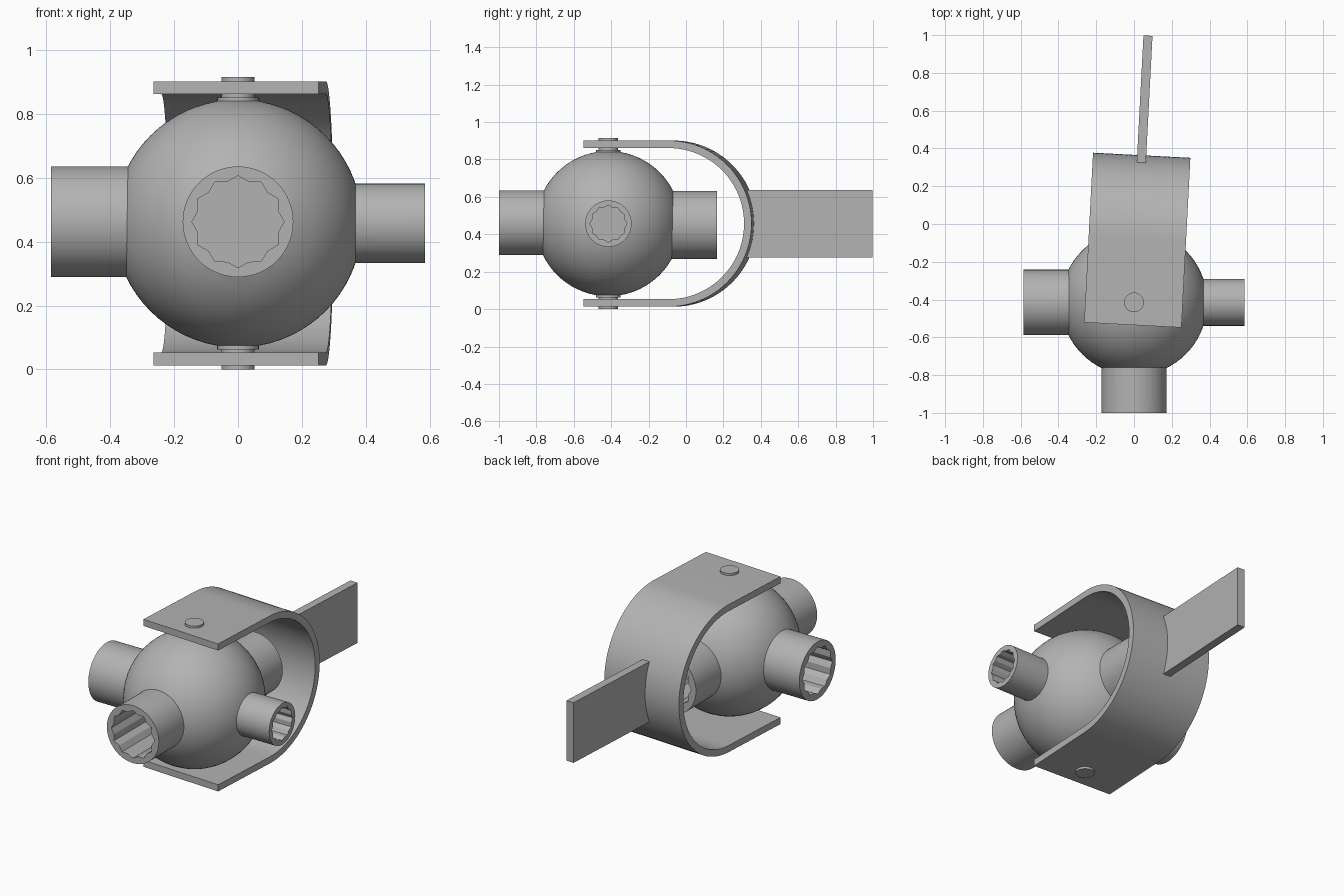
import bpy, bmesh, math
from mathutils import Matrix, Vector

cube = bpy.data.objects.get("Cube")
if cube:
    bpy.data.objects.remove(cube, do_unlink=True)

PIVOT = Vector((0, -0.415, 0.457))
TILT = Matrix.Translation(PIVOT) @ Matrix.Rotation(math.radians(-3), 4, 'Z')

steel = bpy.data.materials.new("grey steel")
steel.use_nodes = True
GREY = (0.45, 0.45, 0.45, 1)
steel.diffuse_color = GREY
steel.node_tree.nodes["Principled BSDF"].inputs["Base Color"].default_value = GREY


def finish(name, bm, matrix=Matrix()):
    bmesh.ops.recalc_face_normals(bm, faces=bm.faces)
    bm.transform(matrix)
    mesh = bpy.data.meshes.new(name)
    bm.to_mesh(mesh)
    bm.free()
    mesh.materials.append(steel)
    obj = bpy.data.objects.new(name, mesh)
    bpy.context.collection.objects.link(obj)
    return obj


def prism(name, outline, start, end, matrix):
    """Extrude an XY outline from start to end along local Z."""
    bm = bmesh.new()
    face = bm.faces.new([bm.verts.new((x, y, start)) for x, y in outline])
    ext = bmesh.ops.extrude_face_region(bm, geom=[face])["geom"]
    moved = [v for v in ext if isinstance(v, bmesh.types.BMVert)]
    bmesh.ops.translate(bm, verts=moved, vec=(0, 0, end - start))
    return finish(name, bm, matrix)


def ring(radii, count):
    return [(radii[i % len(radii)] * math.cos(math.tau * i / count),
             radii[i % len(radii)] * math.sin(math.tau * i / count)) for i in range(count)]


def combine(target, other, operation):
    mod = target.modifiers.new(operation.lower(), 'BOOLEAN')
    mod.operation, mod.solver, mod.object = operation, 'EXACT', other
    bpy.context.view_layer.update()
    graph = bpy.context.evaluated_depsgraph_get()
    result = bpy.data.meshes.new_from_object(target.evaluated_get(graph))
    target.modifiers.clear()
    target.data = result
    bpy.data.objects.remove(other, do_unlink=True)


def smooth(obj):
    bpy.ops.object.select_all(action='DESELECT')
    obj.select_set(True)
    bpy.context.view_layer.objects.active = obj
    bpy.ops.object.shade_smooth_by_angle(angle=math.radians(25))


# Ball body
bm = bmesh.new()
bmesh.ops.create_uvsphere(bm, u_segments=72, v_segments=36, radius=0.388)
body = finish("ball_body", bm, Matrix.Translation(PIVOT))

# Four sockets: direction, radius, reach, hole radius, height offset
sockets = [((0, -1, 0), 0.173, 0.585, 0.144, 0.005),
           ((-1, 0, 0), 0.173, 0.585, 0.142, 0.005),
           ((1, 0, 0), 0.124, 0.585, 0.099, 0),
           ((0, 1, 0), 0.182, 0.580, 0.150, -0.007)]
holes = []
for direction, radius, reach, hole, lift in sockets:
    place = (Matrix.Translation(PIVOT + Vector((0, 0, lift)))
             @ Vector(direction).to_track_quat('Z', 'Y').to_matrix().to_4x4())
    combine(body, prism("socket", ring([radius], 64), 0.2, reach, place), 'UNION')
    holes.append(prism("hole", ring([hole, hole * 0.9], 24), reach - 0.3, reach + 0.05, place))

# Twelve-point holes
for cutter in holes:
    combine(body, cutter, 'DIFFERENCE')
smooth(body)

# U-shaped yoke: profile drawn in (y, z), extruded across the width
OUTER, INNER, FRONT, BEND, HALF = 0.444, 0.404, -0.12, 0.336, 0.258


def arc(radius):
    return [(BEND + radius * math.cos(a), radius * math.sin(a))
            for a in (math.pi * (i / 48 - 0.5) for i in range(49))]


profile = ([(FRONT, -OUTER)] + arc(OUTER) + [(FRONT, OUTER), (FRONT, INNER)]
           + arc(INNER)[::-1] + [(FRONT, -INNER)])
across = Matrix(((0, 0, 1, 0), (1, 0, 0, 0), (0, 1, 0, 0), (0, 0, 0, 1)))
smooth(prism("yoke", profile, -HALF, HALF, TILT @ across))

# Flat handle
handle = [(0.741, -0.181), (1.414, -0.181), (1.414, 0.181), (0.741, 0.181)]
prism("handle", handle, -0.024, 0.024, TILT @ across)

# Pivot pins and washers, top and bottom
for side, sign in (("top", 1), ("bottom", -1)):
    flip = Matrix.Translation(PIVOT) @ Matrix.Scale(sign, 4, (0, 0, 1))
    smooth(prism(side + "_pin", ring([0.052], 40), 0.36, 0.457, flip))
    smooth(prism(side + "_washer", ring([0.065], 40), 0.35, 0.394, flip))
